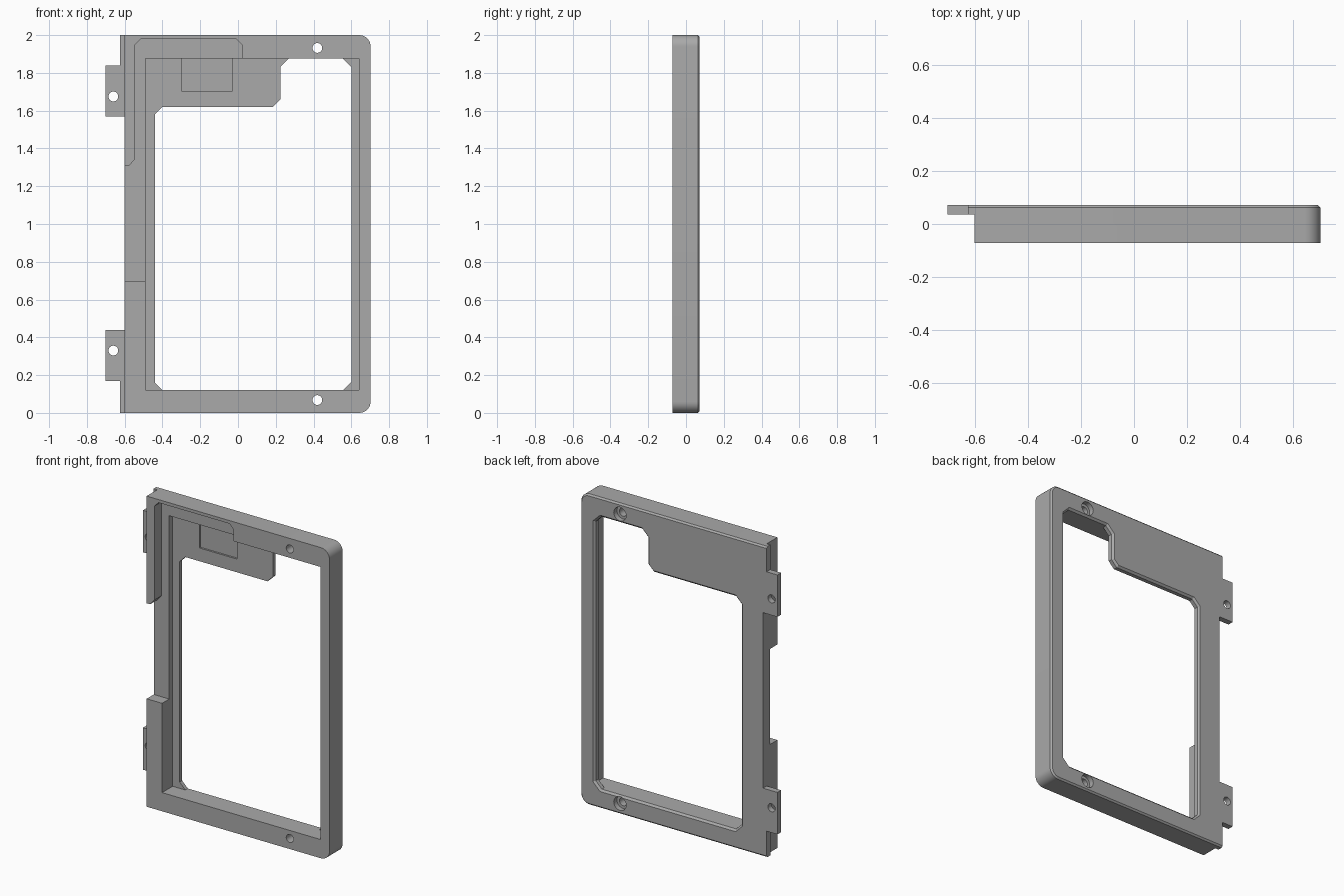
import bpy, bmesh, math
from mathutils import Vector

cube = bpy.data.objects.get("Cube")
if cube:
    bpy.data.objects.remove(cube, do_unlink=True)

FRONT, BACK = -0.0725, 0.0725
LEDGE, FLOOR = 0.0, 0.035


def rect(x0, x1, z0, z1):
    return [(x0, z0), (x1, z0), (x1, z1), (x0, z1)]


def arc(cx, cz, r, start, sweep, n):
    return [(cx + r * math.cos(math.radians(start + sweep * i / n)),
             cz + r * math.sin(math.radians(start + sweep * i / n))) for i in range(n + 1)]


def grow(loop, d):
    """Offset a counter-clockwise loop outward with mitred corners."""
    pts = [Vector(p) for p in loop]
    out = []
    for i, p in enumerate(pts):
        a = (p - pts[i - 1]).normalized()
        b = (pts[(i + 1) % len(pts)] - p).normalized()
        na, nb = Vector((a.y, -a.x)), Vector((b.y, -b.x))
        out.append(tuple(p + (na + nb) * d / (1 + na.dot(nb))))
    return out


def loft(name, *sections):
    """Solid through (loop, y) sections, closed at both ends."""
    bm = bmesh.new()
    rings = [[bm.verts.new((x, y, z)) for x, z in loop] for loop, y in sections]
    bm.faces.new(rings[0])
    bm.faces.new(rings[-1][::-1])
    n = len(rings[0])
    for r, s in zip(rings, rings[1:]):
        for i in range(n):
            j = (i + 1) % n
            bm.faces.new((r[i], s[i], s[j], r[j]))
    bmesh.ops.recalc_face_normals(bm, faces=bm.faces)
    mesh = bpy.data.meshes.new(name)
    bm.to_mesh(mesh)
    bm.free()
    obj = bpy.data.objects.new(name, mesh)
    bpy.context.collection.objects.link(obj)
    return obj


# Outer outline: rounded on the right, stepped strip and two tabs on the hinge side
outline = [(-0.625, 0)] + arc(0.642, 0.06, 0.06, -90, 90, 8) + arc(0.642, 1.94, 0.06, 0, 90, 8)
outline += [(-0.625, 2), (-0.625, 1.84), (-0.702, 1.84), (-0.702, 1.57), (-0.6, 1.57),
            (-0.6, 0.44), (-0.702, 0.44), (-0.702, 0.17), (-0.625, 0.17)]
frame = loft("frame", (outline, FRONT), (outline, BACK))

# Small chamfer on the outer back edge, except on the hinge side
bm = bmesh.new()
bm.from_mesh(frame.data)


def on_rim(v):
    return v.co.y > 0.07 and (v.co.x > 0.63 or v.co.z < 0.01 or v.co.z > 1.99)


rim = [e for e in bm.edges if all(on_rim(v) for v in e.verts)]
bmesh.ops.bevel(bm, geom=rim, offset=0.01, segments=1, affect='EDGES')
bm.to_mesh(frame.data)
bm.free()

cutters = []


def cut(loop, y0, y1):
    cutters.append(loft("cutter", (loop, y0), (loop, y1)))


# Hinge side relief in front of the strip and tabs
cut(rect(-0.8, -0.6, -0.1, 2.1), -0.2, FLOOR)
# Main pocket, with a shallow square recess in its floor
cut(rect(-0.49, 0.64, 0.12, 1.875), -0.2, FLOOR)
cut(rect(-0.3, -0.03, 1.705, 1.875), 0.01, FLOOR + 0.012)
# Side gap and corner recess at ledge depth
cut([(-0.8, 0.695), (-0.47, 0.695), (-0.47, 1.86), (0.02, 1.86), (0.02, 1.95), (-0.01, 1.98),
     (-0.515, 1.98), (-0.545, 1.95), (-0.545, 1.345), (-0.575, 1.31), (-0.8, 1.31)], -0.2, LEDGE)
# Window with clipped corners, flared at the back
window = [(-0.44, 0.16), (-0.4, 0.12), (0.557, 0.12), (0.6, 0.163), (0.6, 1.832), (0.557, 1.875),
          (0.268, 1.875), (0.225, 1.832), (0.225, 1.66), (0.185, 1.62), (-0.4, 1.62), (-0.44, 1.58)]
cutters.append(loft("cutter", (window, 0.01), (window, BACK - 0.012),
                    (grow(window, 0.012), BACK), (grow(window, 0.012), 0.2)))
# Screw holes: counterbored in the frame, plain in the tabs
for z in (0.068, 1.932):
    cut(arc(0.42, z, 0.026, 0, 345, 23), -0.2, 0.2)
    cut(arc(0.42, z, 0.044, 0, 345, 23), 0.04, 0.2)
for z in (0.33, 1.675):
    cut(arc(-0.66, z, 0.026, 0, 345, 23), -0.2, 0.2)

for c in cutters:
    c.hide_render = True
    mod = frame.modifiers.new("cut", 'BOOLEAN')
    mod.operation, mod.solver, mod.object = 'DIFFERENCE', 'EXACT', c
bpy.context.view_layer.update()
result = bpy.data.meshes.new_from_object(frame.evaluated_get(bpy.context.evaluated_depsgraph_get()))
frame.modifiers.clear()
frame.data = result
for c in cutters:
    bpy.data.objects.remove(c, do_unlink=True)

# Single grey material
mat = bpy.data.materials.new("plain grey")
mat.use_nodes = True
grey = (0.4, 0.4, 0.4, 1)
mat.diffuse_color = grey
mat.node_tree.nodes["Principled BSDF"].inputs["Base Color"].default_value = grey
frame.data.materials.clear()
frame.data.materials.append(mat)

bpy.ops.object.select_all(action='DESELECT')
frame.select_set(True)
bpy.context.view_layer.objects.active = frame
bpy.ops.object.shade_smooth_by_angle(angle=math.radians(30))
